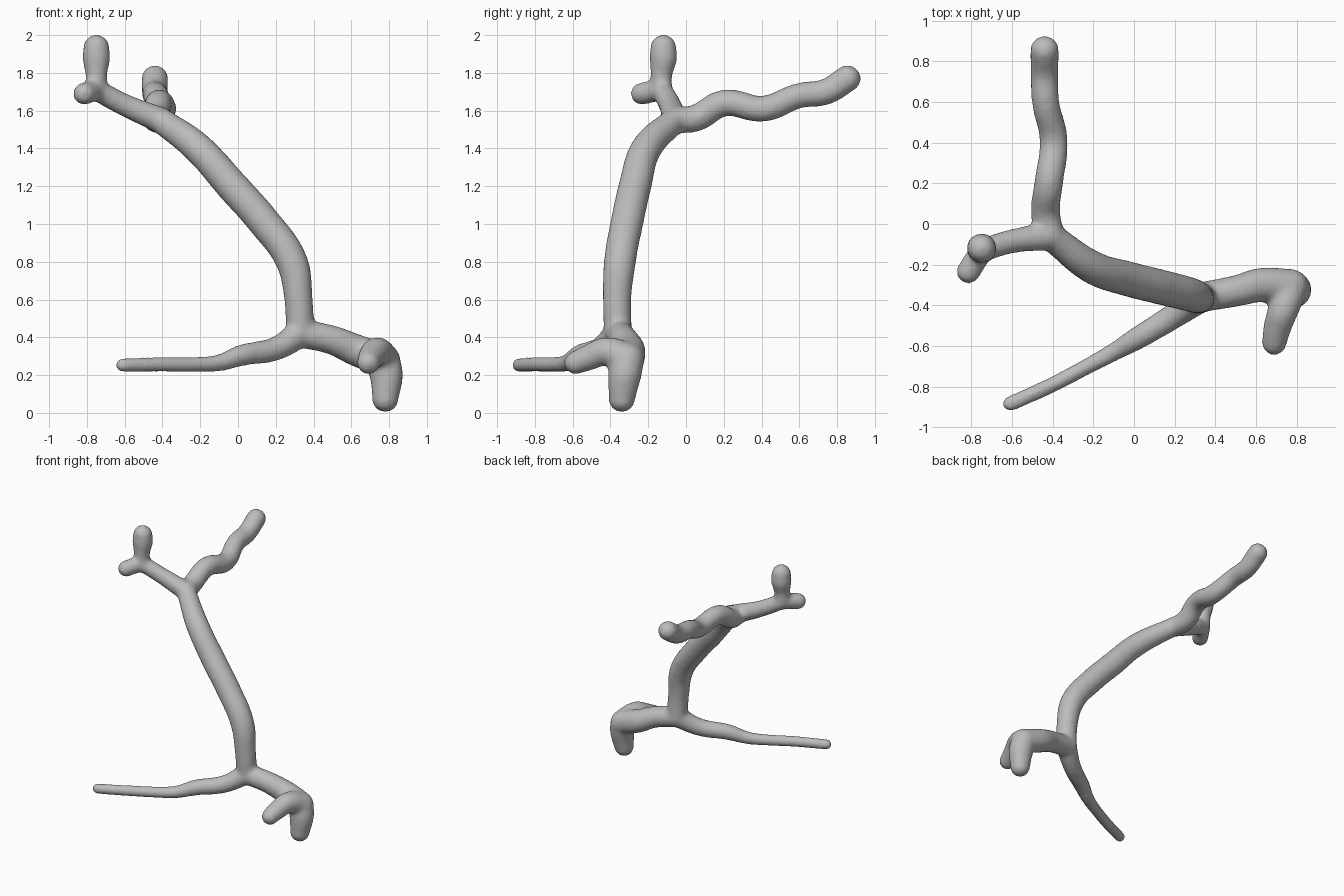
import bpy
import bmesh
from mathutils import Matrix, Vector

cube = bpy.data.objects.get("Cube")
if cube:
    bpy.data.objects.remove(cube, do_unlink=True)

grey = bpy.data.materials.new("plain grey")
grey.use_nodes = True
colour = (0.5, 0.5, 0.5, 1)
grey.diffuse_color = colour
grey.node_tree.nodes["Principled BSDF"].inputs["Base Color"].default_value = colour

# Joints shared by several branches: x, y, z, radius
low_fork = (.33, -.36, .42, .075)
high_fork = (-.41, -.06, 1.55, .07)
twig_fork = (-.75, -.13, 1.71, .058)
knob = (.77, -.31, .28, .09)

# Centre line and thickness of each branch
paths = {
    "trunk": [low_fork, (.32, -.365, .6, .076), (.285, -.35, .8, .086),
              (.13, -.31, 1.02, .088), (-.03, -.27, 1.2, .088),
              (-.21, -.21, 1.4, .083), high_fork],
    "back_branch": [high_fork, (-.435, .05, 1.56, .073), (-.42, .2, 1.64, .072),
                    (-.395, .41, 1.61, .07), (-.435, .6, 1.68, .068),
                    (-.44, .74, 1.7, .07), (-.44, .855, 1.77, .072)],
    "upper_branch": [high_fork, (-.6, -.085, 1.63, .06), twig_fork],
    "upright_twig": [twig_fork, (-.75, -.13, 1.79, .058),
                     (-.75, -.12, 1.88, .076), (-.75, -.12, 1.934, .07)],
    "short_twig": [twig_fork, (-.815, -.235, 1.69, .06)],
    "long_thin_branch": [low_fork, (.2, -.45, .34, .064), (.02, -.56, .305, .058),
                         (-.1, -.63, .265, .046), (-.22, -.695, .256, .041),
                         (-.4, -.79, .256, .04), (-.61, -.885, .253, .039)],
    "lower_branch": [low_fork, (.5, -.33, .385, .078), (.63, -.3, .33, .086), knob],
    "foot": [knob, (.785, -.325, .2, .09), (.78, -.34, .073, .071)],
    "front_stub": [knob, (.735, -.42, .325, .077), (.705, -.51, .295, .07),
                   (.69, -.585, .265, .062)],
}


def add_tube(bm, name, points):
    """Sweep a round tapered tube along the points and round off its ends."""
    curve = bpy.data.curves.new(name, "CURVE")
    curve.dimensions = "3D"
    curve.bevel_depth = 1
    curve.bevel_resolution = 6
    curve.resolution_u = 8
    curve.use_fill_caps = True
    spline = curve.splines.new("BEZIER")
    spline.bezier_points.add(len(points) - 1)
    for knot, (x, y, z, r) in zip(spline.bezier_points, points):
        knot.co = (x, y, z)
        knot.radius = r
        knot.handle_left_type = knot.handle_right_type = "AUTO"
    helper = bpy.data.objects.new(name, curve)
    bpy.context.collection.objects.link(helper)
    bpy.context.view_layer.update()
    graph = bpy.context.evaluated_depsgraph_get()
    mesh = bpy.data.meshes.new_from_object(helper.evaluated_get(graph))
    bm.from_mesh(mesh)
    bpy.data.objects.remove(helper, do_unlink=True)
    bpy.data.meshes.remove(mesh)
    for x, y, z, r in (points[0], points[-1]):
        bmesh.ops.create_icosphere(bm, subdivisions=3, radius=r,
                                   matrix=Matrix.Translation(Vector((x, y, z))))


bm = bmesh.new()
for name, points in paths.items():
    add_tube(bm, name, points)
bmesh.ops.remove_doubles(bm, verts=bm.verts, dist=.0001)
mesh = bpy.data.meshes.new("branch")
bm.to_mesh(mesh)
bm.free()
mesh.materials.append(grey)
branch = bpy.data.objects.new("branch", mesh)
bpy.context.collection.objects.link(branch)

# Fuse the tubes into one skin and soften the forks
remesh = branch.modifiers.new("fuse", "REMESH")
remesh.mode = "VOXEL"
remesh.voxel_size = .014
remesh.use_smooth_shade = True
soften = branch.modifiers.new("soften", "SMOOTH")
soften.factor = .5
soften.iterations = 12

bpy.ops.object.select_all(action="DESELECT")
branch.select_set(True)
bpy.context.view_layer.objects.active = branch
for modifier in list(branch.modifiers):
    bpy.ops.object.modifier_apply(modifier=modifier.name)
bpy.ops.object.shade_smooth()
